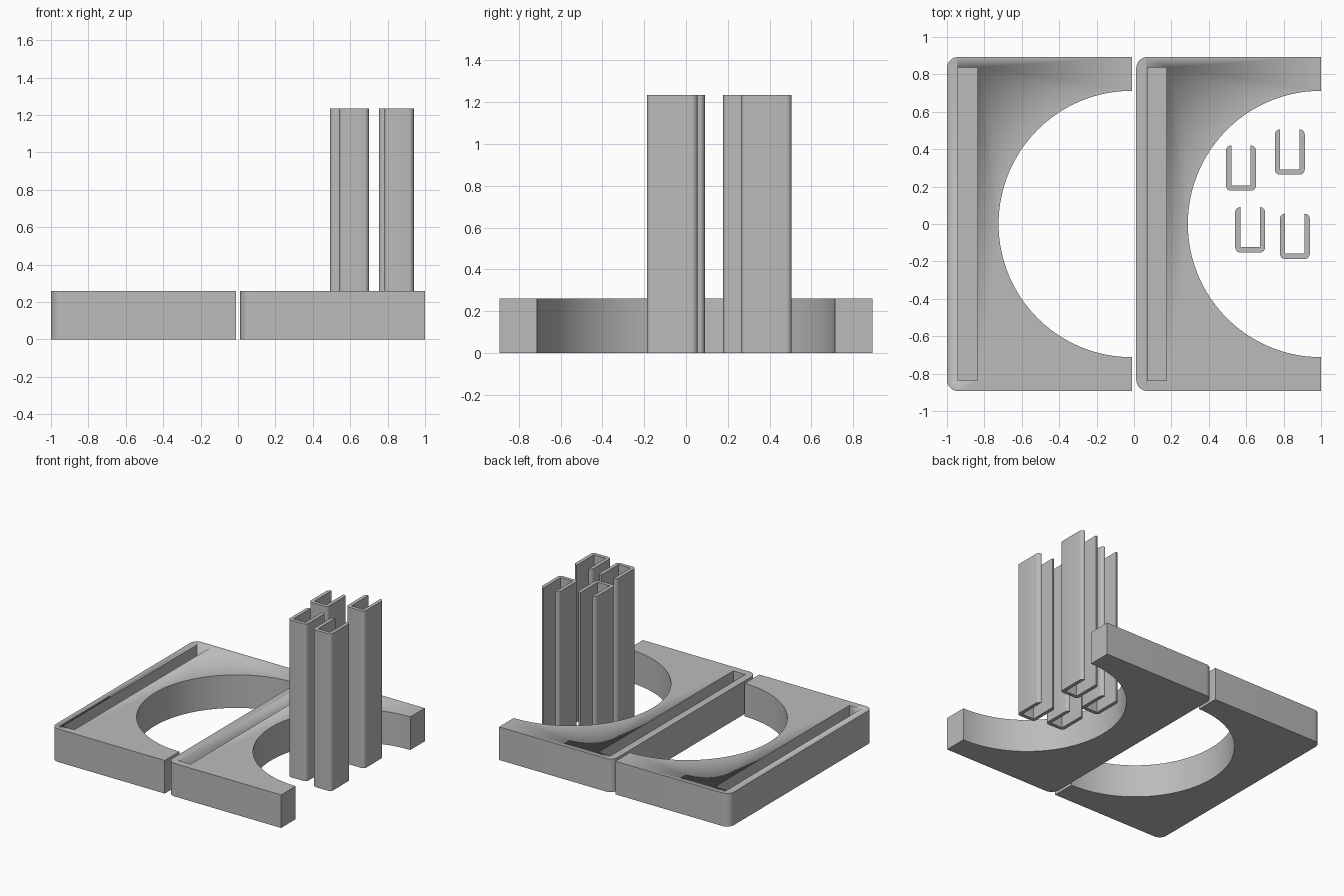
import bpy, bmesh, math

if "Cube" in bpy.data.objects:
    bpy.data.objects.remove(bpy.data.objects["Cube"])

grey = bpy.data.materials.new("plain grey")
grey.diffuse_color = (0.5, 0.5, 0.5, 1)
grey.use_nodes = True
grey.node_tree.nodes["Principled BSDF"].inputs["Base Color"].default_value = grey.diffuse_color


def arc(cx, cy, r, a0, a1, n):
    """Points along an arc, angles in degrees."""
    angles = [math.radians(a0 + (a1 - a0) * i / n) for i in range(n + 1)]
    return [(cx + r * math.cos(a), cy + r * math.sin(a)) for a in angles]


def extrude(name, outline, z0, z1):
    """Solid prism from a counter-clockwise outline."""
    bm = bmesh.new()
    base = bm.faces.new([bm.verts.new((x, y, z0)) for x, y in outline])
    top = bmesh.ops.extrude_face_region(bm, geom=[base])["geom"]
    bmesh.ops.translate(bm, vec=(0, 0, z1 - z0),
                        verts=[v for v in top if isinstance(v, bmesh.types.BMVert)])
    bmesh.ops.recalc_face_normals(bm, faces=bm.faces)
    mesh = bpy.data.meshes.new(name)
    bm.to_mesh(mesh)
    bm.free()
    mesh.materials.append(grey)
    obj = bpy.data.objects.new(name, mesh)
    bpy.context.collection.objects.link(obj)
    bpy.context.view_layer.objects.active = obj
    bpy.ops.object.select_all(action='DESELECT')
    obj.select_set(True)
    bpy.ops.object.shade_smooth_by_angle(angle=math.radians(30))
    return obj


# Two base plates: rounded left corners, half-round cutout on the right, blind slot
HALF_Y, HEIGHT, R_CUT, R_CORNER = 0.893, 0.26, 0.712, 0.06
for side, x0 in (("left", -1.0), ("right", 0.012)):
    x1 = x0 + 0.988
    outline = arc(x1, 0, R_CUT, 90, 270, 64)
    outline += [(x1, -HALF_Y)]
    outline += arc(x0 + R_CORNER, -HALF_Y + R_CORNER, R_CORNER, 270, 180, 8)
    outline += arc(x0 + R_CORNER, HALF_Y - R_CORNER, R_CORNER, 180, 90, 8)
    outline += [(x1, HALF_Y)]
    plate = extrude(side + "_base_plate", outline, 0, HEIGHT)

    a, b, y = x0 + 0.059, x0 + 0.163, 0.837
    cutter = extrude(side + "_slot_cutter", [(a, -y), (b, -y), (b, y), (a, y)], 0.06, 0.4)
    cutter.hide_render = True
    cutter.hide_viewport = True
    cut = plate.modifiers.new("slot", 'BOOLEAN')
    cut.operation = 'DIFFERENCE'
    cut.solver = 'EXACT'
    cut.object = cutter

# Four upright U-channels, open towards the back, with rounded outer corners
W, D, T, R = 0.16, 0.242, 0.028, 0.027
for i, (x, y) in enumerate([(0.492, 0.178), (0.753, 0.264), (0.541, -0.152), (0.780, -0.187)]):
    xr, yt = x + W, y + D
    outline = arc(x + R, y + R, R, 180, 270, 6) + arc(xr - R, y + R, R, 270, 360, 6)
    outline += arc(xr - R, yt - R, R, 0, 90, 6)
    outline += [(xr - T, yt), (xr - T, y + T), (x + T, y + T), (x + T, yt)]
    outline += arc(x + R, yt - R, R, 90, 180, 6)
    extrude("channel_%d" % (i + 1), outline, 0, 1.235)
